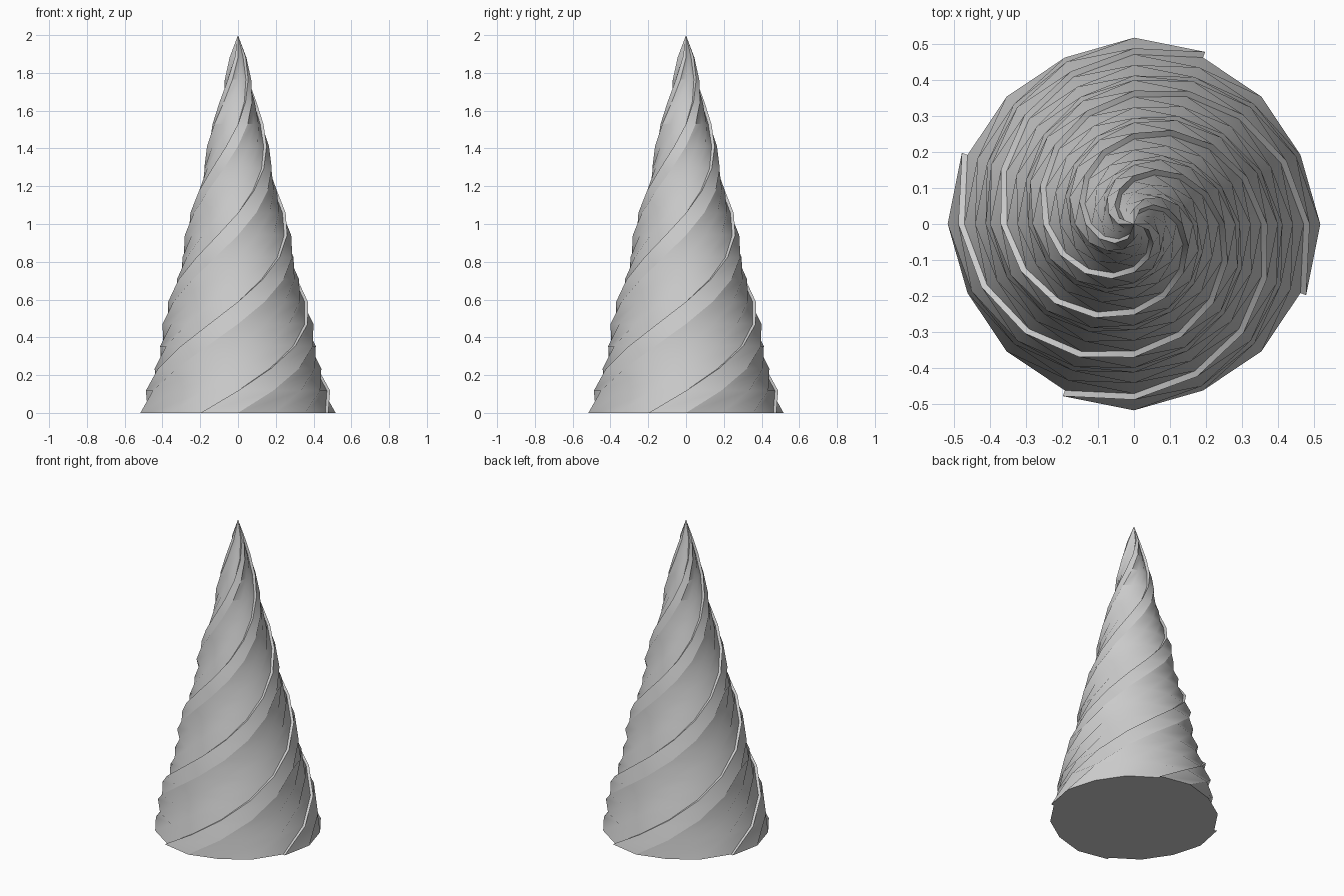
import bpy, bmesh
from math import radians, cos, sin

if "Cube" in bpy.data.objects:
    bpy.data.objects.remove(bpy.data.objects["Cube"])

SIDES, STEPS = 16, 17
RADIUS, HEIGHT = 0.5, 2.0
RAISE = 0.017

bm = bmesh.new()
apex = bm.verts.new((0, 0, HEIGHT))


def helix(i, raised):
    """One spiral line of vertices climbing one side per level."""
    verts = []
    for k in range(STEPS):
        r = RADIUS * (1 - k / STEPS)
        if raised:
            r += min(RAISE, 0.5 * r)
        a = radians(360 / SIDES * (i + k))
        verts.append(bm.verts.new((r * cos(a), r * sin(a), HEIGHT * k / STEPS)))
    return verts


# four repeats of: raised ridge, ramp foot, plain cone, step (low then high)
lines = []
for i in range(SIDES):
    kind = i % 4
    if kind == 3:
        lines += [helix(i, False), helix(i, True)]
    else:
        lines.append(helix(i, kind == 0))

# spiral strips between neighbouring lines, closing at the tip
for a, b in zip(lines, lines[1:] + lines[:1]):
    for k in range(STEPS - 1):
        bm.faces.new((a[k], b[k], b[k + 1], a[k + 1]))
    bm.faces.new((a[-1], b[-1], apex))

# flat base
bm.faces.new([l[0] for l in reversed(lines)])
bmesh.ops.recalc_face_normals(bm, faces=bm.faces)

mesh = bpy.data.meshes.new("spiral_horn")
bm.to_mesh(mesh)
bm.free()
horn = bpy.data.objects.new("spiral_horn", mesh)
bpy.context.collection.objects.link(horn)

bpy.context.view_layer.objects.active = horn
horn.select_set(True)
bpy.ops.object.shade_smooth_by_angle(angle=radians(26))
